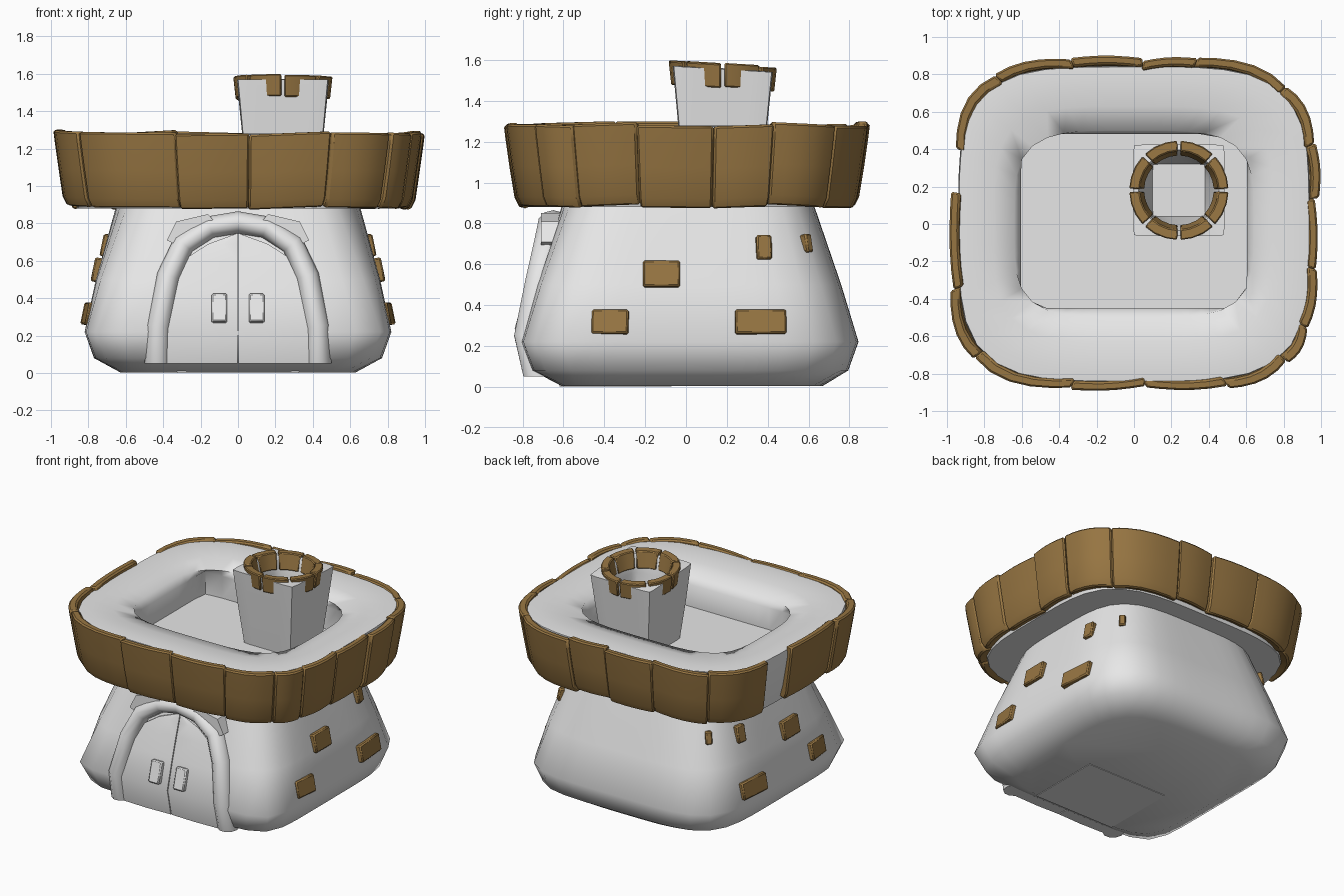
import bpy, bmesh, math, random
from mathutils import Vector, Matrix

random.seed(4)
cube = bpy.data.objects.get("Cube")
if cube:
    bpy.data.objects.remove(cube, do_unlink=True)


def material(name, rgb):
    m = bpy.data.materials.new(name)
    m.use_nodes = True
    m.diffuse_color = (*rgb, 1)
    m.node_tree.nodes["Principled BSDF"].inputs["Base Color"].default_value = (*rgb, 1)
    return m


PLASTER = material("pale_plaster", (0.8, 0.8, 0.8))
STONE = material("brown_stone", (0.31, 0.18, 0.055))


def finish(bm, name, mat, bevel=0, angle=40):
    bmesh.ops.recalc_face_normals(bm, faces=bm.faces)
    mesh = bpy.data.meshes.new(name)
    bm.to_mesh(mesh)
    bm.free()
    ob = bpy.data.objects.new(name, mesh)
    bpy.context.collection.objects.link(ob)
    mesh.materials.append(mat)
    if bevel:
        mod = ob.modifiers.new("soft_edges", "BEVEL")
        mod.width = bevel
        mod.limit_method = "ANGLE"
    bpy.ops.object.select_all(action="DESELECT")
    ob.select_set(True)
    bpy.context.view_layer.objects.active = ob
    bpy.ops.object.shade_smooth_by_angle(angle=math.radians(angle))
    return ob


def loft(name, rings, mat, **kw):
    """Skin closed rings of points and cap both ends."""
    bm = bmesh.new()
    rows = [[bm.verts.new(p) for p in ring] for ring in rings]
    for lo, hi in zip(rows, rows[1:]):
        for i in range(len(lo)):
            j = (i + 1) % len(lo)
            bm.faces.new((lo[i], lo[j], hi[j], hi[i]))
    bm.faces.new(rows[0][::-1])
    bm.faces.new(rows[-1])
    return finish(bm, name, mat, **kw)


def outline(t, a, b, n):
    """Point on a rounded rectangle in the direction t."""
    c, s = math.cos(t), math.sin(t)
    r = (abs(c / a) ** n + abs(s / b) ** n) ** (-1 / n)
    return r * c, r * s


def ring(z, a, b, n, n_front, cx=0, cy=0, count=48):
    """Closed outline whose front half may have squarer corners."""
    pts = []
    for i in range(count):
        t = math.tau * i / count
        x, y = outline(t, a, b, n if t <= math.pi else n_front)
        pts.append((x + cx, y + cy, z))
    return pts


def box(name, size, matrix, mat, bevel):
    bm = bmesh.new()
    bmesh.ops.create_cube(bm, size=1, matrix=matrix @ Matrix.Diagonal((*size, 1)))
    return finish(bm, name, mat, bevel=bevel)


# Walls, broad parapet and sunken roof in one skin:
# z, half width, half depth, y shift, back and front corner squareness
WALL = [(.004, .63, .64, .03, 4, 6), (.08, .77, .775, .02, 5, 8), (.22, .82, .825, .02, 5, 9),
        (.5, .76, .745, .015, 4.5, 6), (.88, .655, .62, .01, 4, 4)]
PARAPET = [(.88, .86, .77), (1.0, .895, .805), (1.23, .94, .845), (1.275, .935, .84),
           (1.28, .87, .77), (1.27, .75, .63), (1.24, .64, .5)]
rings = [ring(z, a, b, n, nf, 0, y) for z, a, b, y, n, nf in WALL]
rings += [ring(z, a, b, 4, 4) for z, a, b in PARAPET]
rings += [ring(z, .605, .465, 30, 30, 0, .015) for z in (1.19, 1.03)]
loft("keep_walls", rings, PLASTER, angle=70)
box("threshold", (.65, .55, .05), Matrix.Translation((0, -.345, .025)), PLASTER, 0)


def wall_at(z):
    """Half width, half depth and y shift of the wall at a height."""
    for p, q in zip(WALL, WALL[1:]):
        if z <= q[0]:
            f = (z - p[0]) / (q[0] - p[0])
            return [u + (v - u) * f for u, v in zip(p[1:4], q[1:4])]
    return WALL[-1][1:4]


def wall_front(z):
    _, b, y = wall_at(z)
    return y - b


# Parapet stones: cross-section swept between pairs of angles
SECTION = [(.88, .9, .80), (.93, .925, .825), (1.08, .947, .85), (1.22, .967, .87),
           (1.285, .975, .878), (1.285, .925, .83), (.9, .84, .75)]
BREAKS = [-14, 8, 24, 42, 69, 87, 111, 133, 157, 170, 200, 220, 249, 274, 300, 318, 329, 346]
GAP_START = 157
for k, (d0, d1) in enumerate(zip(BREAKS, BREAKS[1:])):
    if d0 == GAP_START:
        continue
    lift0, lift1 = (random.uniform(-.012, .018) for _ in range(2))
    out0, out1 = (random.uniform(-.012, .018) for _ in range(2))
    steps = []
    for i in range(6):
        f = i / 5
        t = math.radians(d0 + (d1 - d0) * f)
        grow = out0 + (out1 - out0) * f + .012 * math.sin(math.pi * f)
        lift = lift0 + (lift1 - lift0) * f
        steps.append([(*outline(t, a + grow, b + grow, 4), z + lift) for z, a, b in SECTION])
    loft(f"parapet_stone_{k + 1}", steps, STONE, bevel=.01, angle=45)

# Tapered square tower with a round mouth, its top leaning slightly back
TX, TY = .24, .18


def lean(p):
    x, y, z = p
    return (x, y, z - .06 * (y - TY)) if z > 1.4 else p


TOWER = [(.98, .185, 30), (1.3, .22, 30), (1.555, .245, 30), (1.56, .215, 2), (1.54, .205, 2),
         (1.42, .18, 4), (1.2, .14, 30)]
loft("tower", [[lean(p) for p in ring(z, h, h, n, n, TX, TY)] for z, h, n in TOWER], PLASTER)

# Stones round the tower mouth
for k in range(8):
    steps = []
    lift = random.uniform(-.005, .005)
    for i in range(4):
        t = math.radians(k * 45 + 2 + 41 * i / 3)
        steps.append([lean((TX + r * math.cos(t), TY + r * math.sin(t), z + lift))
                      for r, z in ((.253, 1.465), (.266, 1.582), (.21, 1.582), (.185, 1.465))])
    loft(f"tower_stone_{k + 1}", steps, STONE, bevel=.006)

# Arch round the doorway: x, z, front y, half width
HALF_ARCH = [(.43, .05, -.80, .07), (.425, .25, -.845, .065), (.37, .52, -.79, .063),
             (.29, .69, -.75, .062), (.15, .78, -.73, .06)]
path = HALF_ARCH + [(0, .805, -.725, .06)] + [(-x, z, y, w) for x, z, y, w in HALF_ARCH[::-1]]
steps = []
for i, (x, z, y, w) in enumerate(path):
    p, q = path[max(i - 1, 0)], path[min(i + 1, len(path) - 1)]
    along = Vector((q[0] - p[0], 0, q[1] - p[1])).normalized()
    if i in (0, len(path) - 1):
        along = Vector((0, 0, 1 if i == 0 else -1))
    side = Vector((along.z, 0, -along.x))
    mid = Vector((x, y + .075, z))
    steps.append([mid + side * w * math.cos(a) + Vector((0, .075 * math.sin(a), 0))
                  for a in (math.tau * j / 10 for j in range(10))])
loft("door_arch", steps, PLASTER, angle=50)

# Door leaves, handles and corner plates, mirrored left and right
LEAF = [(.05, .38), (.24, .38), (.45, .35), (.6, .30), (.69, .16), (.745, .01)]
PLATE = [(.38, .71), (.33, .81), (.16, .85), (.1, .78), (.28, .66)]
for label, m in (("left", 1), ("right", -1)):
    rows = []
    for z, w in LEAF:
        y = min(wall_front(z), -.76 if z < .1 else 0) - .015
        rows.append([(m * .003, y, z), (m * w * .5, y - .006, z), (m * w, y, z),
                     (m * w, y + .08, z), (m * .003, y + .08, z)])
    loft(f"door_leaf_{label}", rows, PLASTER)
    spot = Matrix.Translation((m * .1, wall_front(.345) - .025, .345)) @ Matrix.Rotation(-.27, 4, "X")
    box(f"door_handle_{label}", (.085, .05, .155), spot, PLASTER, .008)
    loft(f"arch_corner_plate_{label}",
         [[(m * x, y, z) for x, z in PLATE] for y in (-.71, -.58)], PLASTER)

# Loose bricks set in both side walls: y, z, width, height
BRICKS = [(-.37, .315, .18, .12), (-.12, .55, .18, .13), (.365, .315, .25, .12),
          (.38, .68, .075, .12), (.585, .7, .045, .09)]
for label, m in (("left", 1), ("right", -1)):
    for k, (y, z, w, h) in enumerate(BRICKS):
        a, b, shift = wall_at(z)
        v = (y - shift) / b
        x = a * (1 - abs(v) ** 4) ** .25
        turn = math.atan2(v ** 3 / b, (x / a) ** 3 / a)
        spot = (Matrix.Translation((m * x, y, z)) @ Matrix.Rotation(m * turn, 4, "Z")
                @ Matrix.Rotation(-m * .2, 4, "Y"))
        box(f"wall_brick_{label}_{k + 1}", (.06, w, h), spot, STONE, .008)
